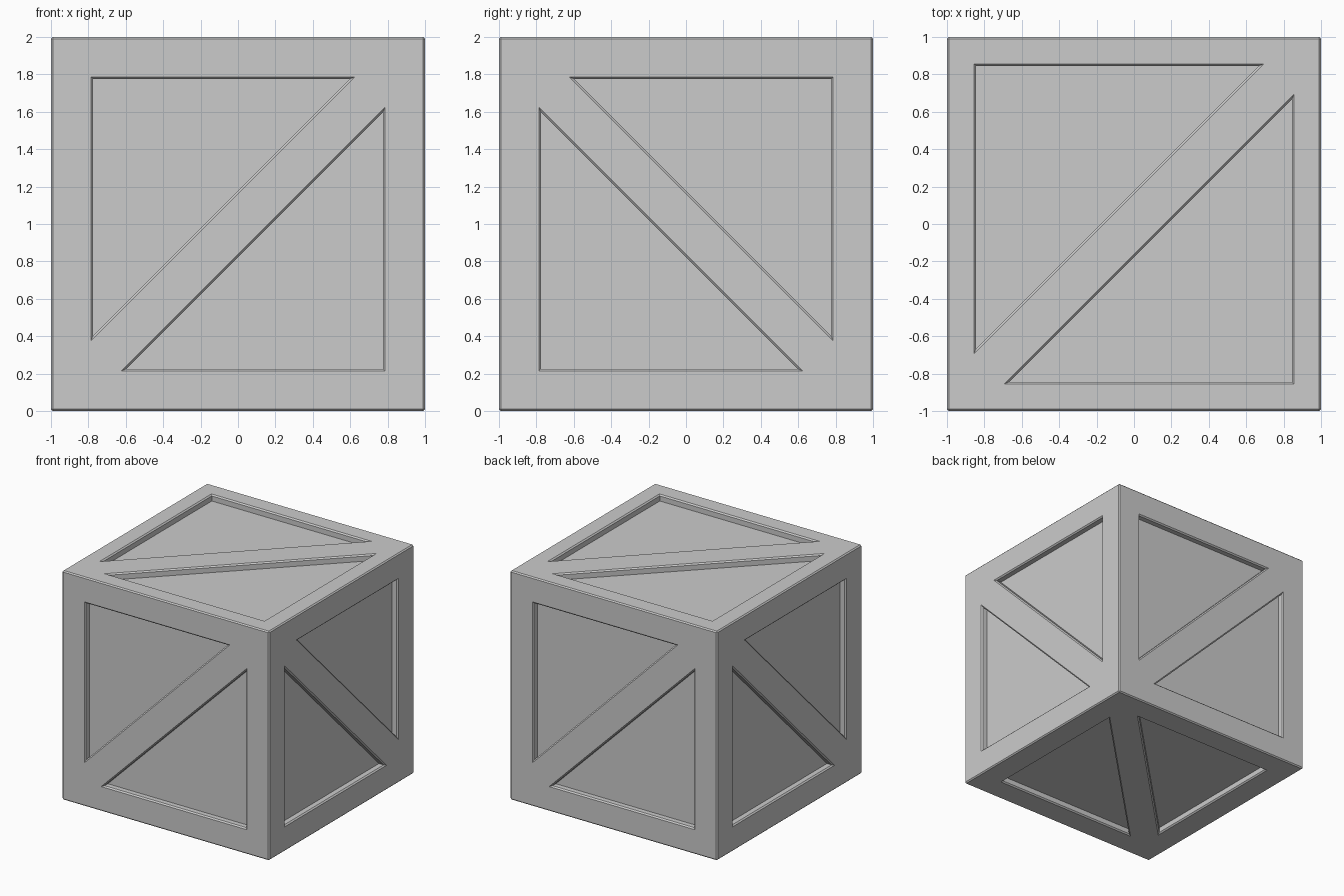
import bpy, bmesh
from math import radians
from mathutils import Matrix, Vector

if "Cube" in bpy.data.objects:
    bpy.data.objects.remove(bpy.data.objects["Cube"])

CHAMFER, DEPTH, GAP = 0.011, 0.055, 0.163


def triangle(a, inset):
    """Right triangle in the upper left corner of a panel, shrunk by inset."""
    leg = 2 * a - GAP
    r = leg * (2 - 2 ** 0.5) / 2
    centre = Vector((-a + r, a - r))
    k = (r - inset) / r
    pts = [Vector(p) for p in ((-a, a), (-a, a - leg), (-a + leg, a))]
    return [centre + (p - centre) * k for p in pts]


def add_recess(bm, a, matrix):
    """Chamfered triangular prism sunk into the face at height 1."""
    profile = [(0, 1.05), (0, 1), (CHAMFER, 1 - CHAMFER), (CHAMFER, 1 - DEPTH)]
    rings = [[bm.verts.new(matrix @ Vector((p.x, p.y, h))) for p in triangle(a, s)]
             for s, h in profile]
    bm.faces.new(rings[0])
    bm.faces.new(rings[-1][::-1])
    for up, low in zip(rings, rings[1:]):
        for i in range(3):
            j = (i + 1) % 3
            bm.faces.new((up[i], low[i], low[j], up[j]))


def make_object(name, bm):
    bmesh.ops.recalc_face_normals(bm, faces=bm.faces)
    bmesh.ops.translate(bm, verts=bm.verts, vec=(0, 0, 1))
    mesh = bpy.data.meshes.new(name)
    bm.to_mesh(mesh)
    bm.free()
    ob = bpy.data.objects.new(name, mesh)
    bpy.context.collection.objects.link(ob)
    return ob


def rot(deg, axis):
    return Matrix.Rotation(radians(deg), 4, axis)


# Crate body with thin chamfered edges
bm = bmesh.new()
bmesh.ops.create_cube(bm, size=2)
bmesh.ops.bevel(bm, geom=bm.edges[:], offset=0.01, segments=1, affect='EDGES')
crate = make_object("crate", bm)

# Recess cutters: four sides with alternating braces, then top and bottom
faces = [(0.785, rot(90 * i, 'Z') @ rot(90, 'X') @ rot(90 * (i % 2), 'Z')) for i in range(4)]
faces += [(0.855, Matrix.Identity(4)), (0.785, rot(180, 'X') @ rot(90, 'Z'))]
bm = bmesh.new()
for a, m in faces:
    for turn in (0, 180):
        add_recess(bm, a, m @ rot(turn, 'Z'))
cutter = make_object("recess_cutter", bm)
cutter.hide_render = True

# Cut the panels
mod = crate.modifiers.new("recesses", 'BOOLEAN')
mod.operation = 'DIFFERENCE'
mod.solver = 'EXACT'
mod.object = cutter
bpy.context.view_layer.objects.active = crate
bpy.ops.object.modifier_apply(modifier=mod.name)
bpy.data.objects.remove(cutter)
